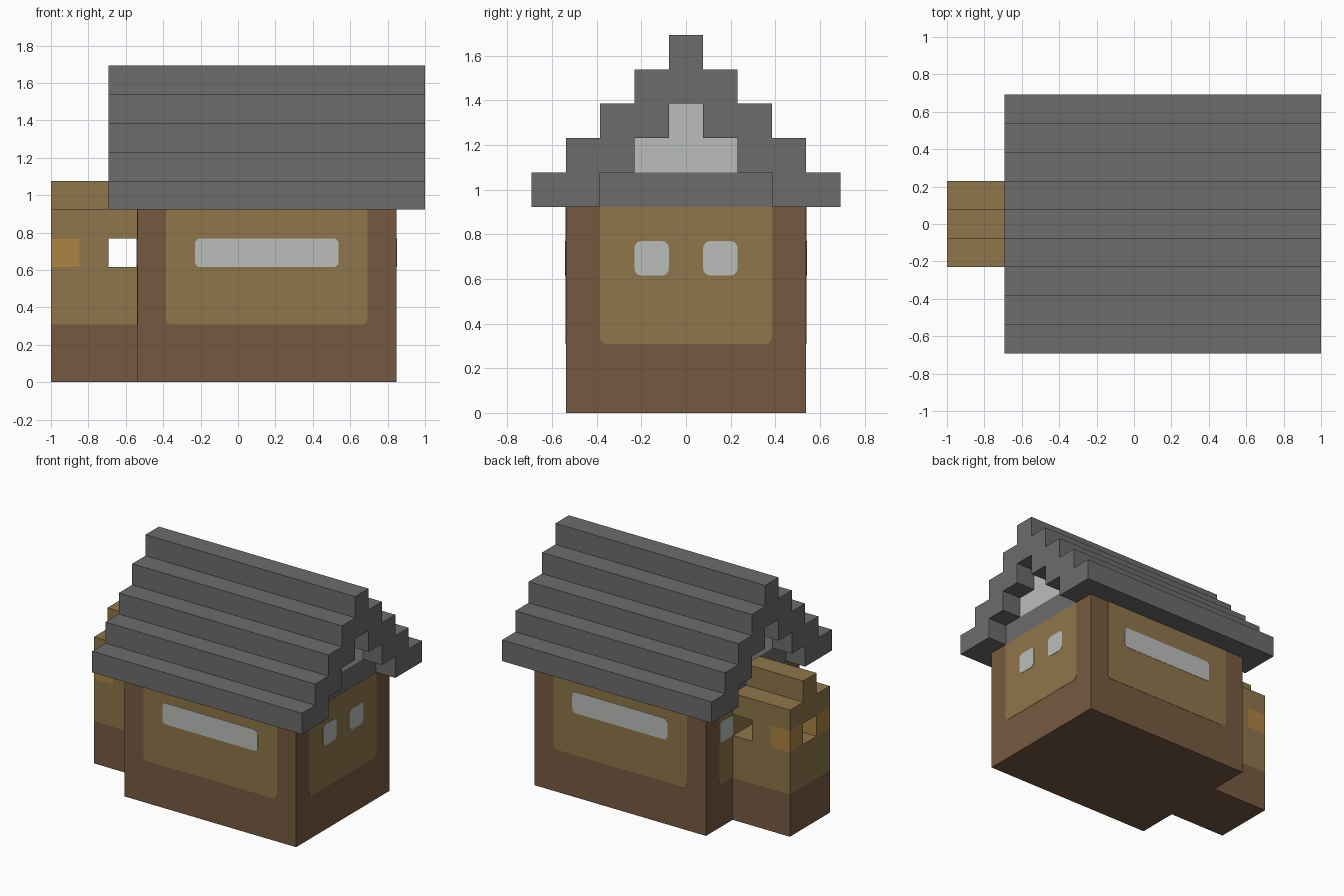
import bpy, bmesh, math
from mathutils import Vector

cube = bpy.data.objects.get("Cube")
if cube:
    bpy.data.objects.remove(cube, do_unlink=True)

U = 2 / 13  # size of one block


def material(name, r, g, b):
    m = bpy.data.materials.new(name)
    m.use_nodes = True
    m.diffuse_color = (r, g, b, 1)
    m.node_tree.nodes["Principled BSDF"].inputs["Base Color"].default_value = (r, g, b, 1)
    return m


BROWN = material("brown timber", 0.181, 0.100, 0.051)
TAN = material("tan plaster", 0.271, 0.181, 0.069)
GREY = material("grey slate", 0.150, 0.150, 0.150)
PALE = material("pale grey", 0.50, 0.515, 0.50)
ORANGE = material("warm orange", 0.413, 0.227, 0.054)


def finish(bm, name, mats):
    bmesh.ops.recalc_face_normals(bm, faces=bm.faces)
    mesh = bpy.data.meshes.new(name)
    bm.to_mesh(mesh)
    bm.free()
    for m in mats:
        mesh.materials.append(m)
    obj = bpy.data.objects.new(name, mesh)
    bpy.context.collection.objects.link(obj)
    return obj


def blocks(name, boxes):
    """Outer skin of block ranges (x0, x1, y0, y1, z0, z1, material); y is centred on block 0."""
    mats, cells = [], {}
    for x0, x1, y0, y1, z0, z1, mat in boxes:
        if mat not in mats:
            mats.append(mat)
        for x in range(x0, x1):
            for y in range(y0, y1 + 1):
                for z in range(z0, z1):
                    cells[x, y, z] = mats.index(mat)
    bm = bmesh.new()
    verts = {}

    def vert(p):
        if p not in verts:
            verts[p] = bm.verts.new((p[0] * U - 1, (p[1] - 0.5) * U, p[2] * U))
        return verts[p]

    for cell, index in cells.items():
        for axis in range(3):
            for side in (0, 1):
                near = list(cell)
                near[axis] += 2 * side - 1
                if tuple(near) in cells:
                    continue
                ring = []
                for a, b in ((0, 0), (1, 0), (1, 1), (0, 1)):
                    p = list(cell)
                    p[axis] += side
                    p[(axis + 1) % 3] += a
                    p[(axis + 2) % 3] += b
                    ring.append(vert(tuple(p)))
                face = bm.faces.new(ring if side else ring[::-1])
                face.material_index = index
    bmesh.ops.dissolve_limit(bm, angle_limit=0.01, verts=bm.verts, edges=bm.edges,
                             delimit={'MATERIAL'})
    return finish(bm, name, mats)


def plate(name, side, a0, a1, z0, z1, thick, mat, round_top=True):
    """Thin rounded panel on a wall; a0..a1 run along x or y in block units."""
    r = 0.2
    corners = [(a0 + r, z0 + r, 180, r), (a1 - r, z0 + r, 270, r)]
    if round_top:
        corners += [(a1 - r, z1 - r, 0, r), (a0 + r, z1 - r, 90, r)]
    else:
        corners += [(a1, z1, 0, 0), (a0, z1, 0, 0)]
    outline = []
    for ca, cz, start, rad in corners:
        for step in range(5 if rad else 1):
            t = math.radians(start + step * 22.5)
            outline.append((ca + rad * math.cos(t), cz + rad * math.sin(t)))
    place = {
        "front": (lambda a, z: (a * U - 1, -3.5 * U, z * U), (0, -1, 0)),
        "back": (lambda a, z: (a * U - 1, 3.5 * U, z * U), (0, 1, 0)),
        "right": (lambda a, z: (12 * U - 1, a * U, z * U), (1, 0, 0)),
        "left": (lambda a, z: (3 * U - 1, a * U, z * U), (-1, 0, 0)),
    }
    where, normal = place[side]
    bm = bmesh.new()
    face = bm.faces.new([bm.verts.new(where(a, z)) for a, z in outline])
    grown = bmesh.ops.extrude_face_region(bm, geom=[face], use_keep_orig=True)
    moved = [g for g in grown["geom"] if isinstance(g, bmesh.types.BMVert)]
    bmesh.ops.translate(bm, verts=moved, vec=Vector(normal) * thick)
    return finish(bm, name, [mat])


# House walls with the recessed gable above
blocks("house_walls", [(3, 12, -3, 3, 0, 6, BROWN)])
blocks("gable", [
    (3, 12, -2, 2, 6, 7, GREY),
    (3, 12, -1, 1, 7, 8, PALE),
    (3, 12, 0, 0, 8, 9, PALE),
])

# Stepped roof: each course is two blocks wide per slope and steps inward
courses = []
for i in range(5):
    outer, inner = 4 - i, max(3 - i, 0)
    for lo, hi in ((inner, outer), (-outer, -inner)):
        courses.append((2, 13, lo, hi, 6 + i, 7 + i, GREY))
blocks("roof", courses)

# Hearth annex with open vents in its fifth course
annex = [
    (0, 3, -1, 1, 0, 2, BROWN),
    (0, 3, -1, 1, 2, 4, TAN),
    (0, 3, -1, 1, 5, 6, TAN),
    (0, 3, 0, 0, 6, 7, TAN),
]
for y in (-1, 1):
    annex += [(0, 1, y, y, 4, 5, ORANGE), (1, 2, y, y, 4, 5, TAN)]
blocks("hearth_annex", annex)

# Plaster panels and windows on the long walls
for side in ("front", "back"):
    plate(side + "_plaster", side, 4, 11, 2, 6, 0.002, TAN, False)
    plate(side + "_window", side, 5, 10, 4, 5, 0.004, PALE)

# Plaster panels and paired windows on the end walls
for side, centre in (("right", 1), ("left", 2)):
    plate(side + "_plaster", side, -2.5, 2.5, 2, 6, 0.002, TAN, False)
    for label, y in (("front", -centre), ("back", centre)):
        plate(f"{side}_{label}_window", side, y - 0.5, y + 0.5, 4, 5, 0.004, PALE)
